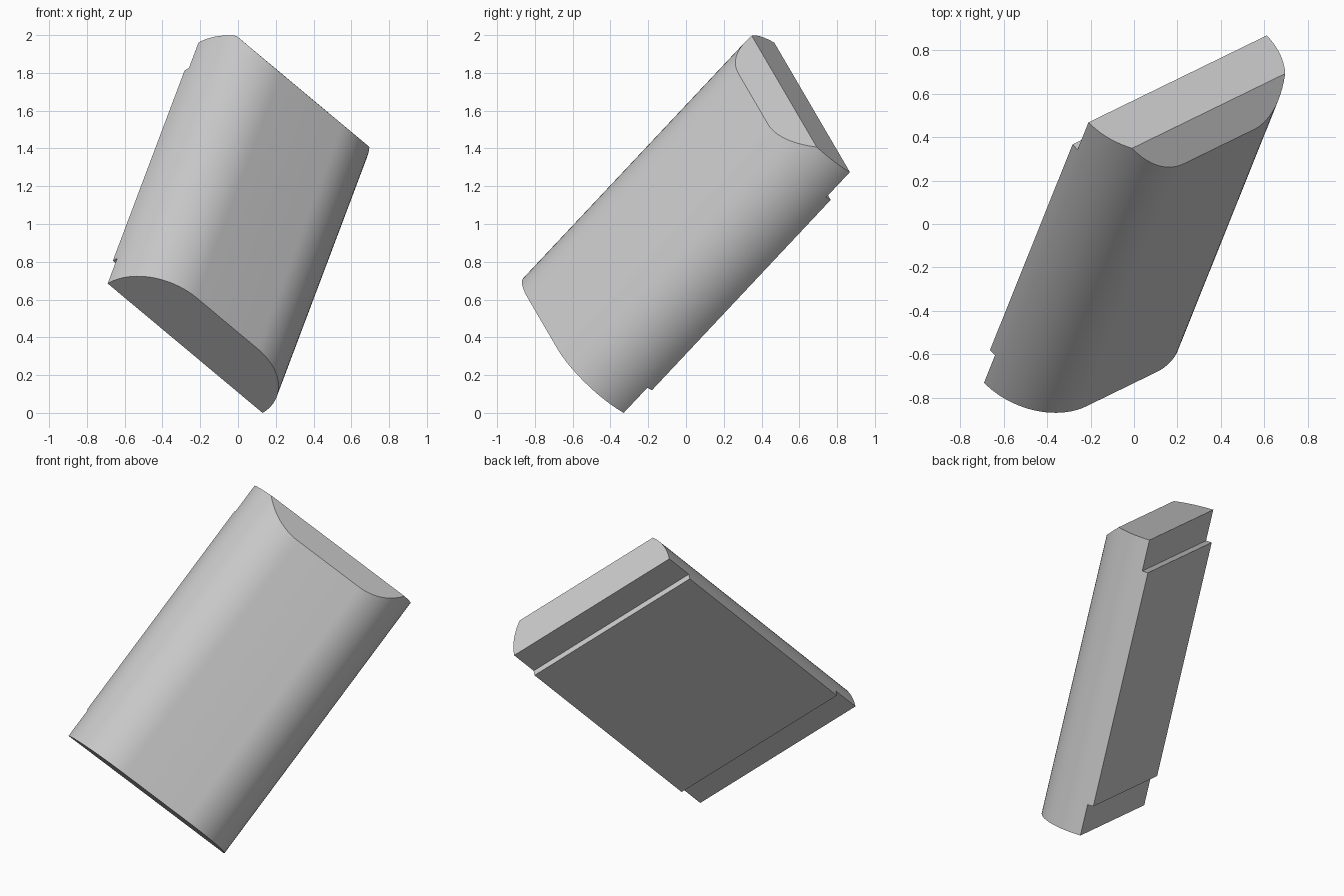
import bpy, bmesh, math
from mathutils import Vector, Matrix

cube = bpy.data.objects.get("Cube")
if cube:
    bpy.data.objects.remove(cube, do_unlink=True)

WIDTH, LENGTH, RADIUS = 1.141, 1.814, 0.346
STEP, MARGIN, BEVEL_START = 0.036, 0.19, 0.222
SEGMENTS = 20

grey = bpy.data.materials.new("light grey")
grey.use_nodes = True
colour = (0.6, 0.6, 0.6, 1)
grey.diffuse_color = colour
grey.node_tree.nodes["Principled BSDF"].inputs["Base Color"].default_value = colour

# Half-stadium profile: flat back, rounded sides, flat front
inset = WIDTH / 2 - RADIUS
profile = []
for side, start in ((1, 0), (-1, math.pi / 2)):
    for i in range(SEGMENTS + 1):
        a = start + math.pi / 2 * i / SEGMENTS
        profile.append((side * inset + RADIUS * math.cos(a), 0, RADIUS * math.sin(a)))

bm = bmesh.new()
base = bm.faces.new([bm.verts.new(p) for p in profile])
extruded = bmesh.ops.extrude_face_region(bm, geom=[base])["geom"]
bmesh.ops.translate(bm, vec=(0, LENGTH, 0),
                    verts=[g for g in extruded if isinstance(g, bmesh.types.BMVert)])


def cut(point, normal, trim=False):
    geom = bm.verts[:] + bm.edges[:] + bm.faces[:]
    return bmesh.ops.bisect_plane(bm, geom=geom, plane_co=point, plane_no=normal,
                                  clear_outer=trim)


# Sloped cut on the front of the upper end
cut((0, LENGTH, BEVEL_START), (0, 1, 1), trim=True)
bmesh.ops.holes_fill(bm, edges=[e for e in bm.edges if e.is_boundary], sides=0)

# Raised panel across the middle of the back
for y in (MARGIN, LENGTH - MARGIN):
    cut((0, y, 0), (0, 1, 0))
bmesh.ops.recalc_face_normals(bm, faces=bm.faces[:])
panel = [f for f in bm.faces if f.normal.z < -0.99
         and MARGIN < f.calc_center_median().y < LENGTH - MARGIN]
raised = bmesh.ops.extrude_face_region(bm, geom=panel)["geom"]
bmesh.ops.delete(bm, geom=panel, context='FACES_ONLY')
bmesh.ops.translate(bm, vec=(0, 0, -STEP),
                    verts=[g for g in raised if isinstance(g, bmesh.types.BMVert)])
bmesh.ops.recalc_face_normals(bm, faces=bm.faces[:])

# Tilt the block into its leaning pose
across = Vector((0.82, 0.40, -0.685)).normalized()
along = Vector((0.48, 1.197, 1.275))
along = (along - across * along.dot(across)).normalized()
outward = across.cross(along)
tilt = Matrix((across, along, outward)).transposed().to_4x4()
bm.transform(Matrix.Translation((-0.28, -0.53, 0.345)) @ tilt)
bm.transform(Matrix.Translation((0, 0, -min(v.co.z for v in bm.verts))))

mesh = bpy.data.meshes.new("tilted_block")
bm.to_mesh(mesh)
bm.free()
mesh.materials.append(grey)
block = bpy.data.objects.new("tilted_block", mesh)
bpy.context.collection.objects.link(block)
bpy.ops.object.select_all(action='DESELECT')
block.select_set(True)
bpy.context.view_layer.objects.active = block
bpy.ops.object.shade_smooth_by_angle(angle=math.radians(25))
